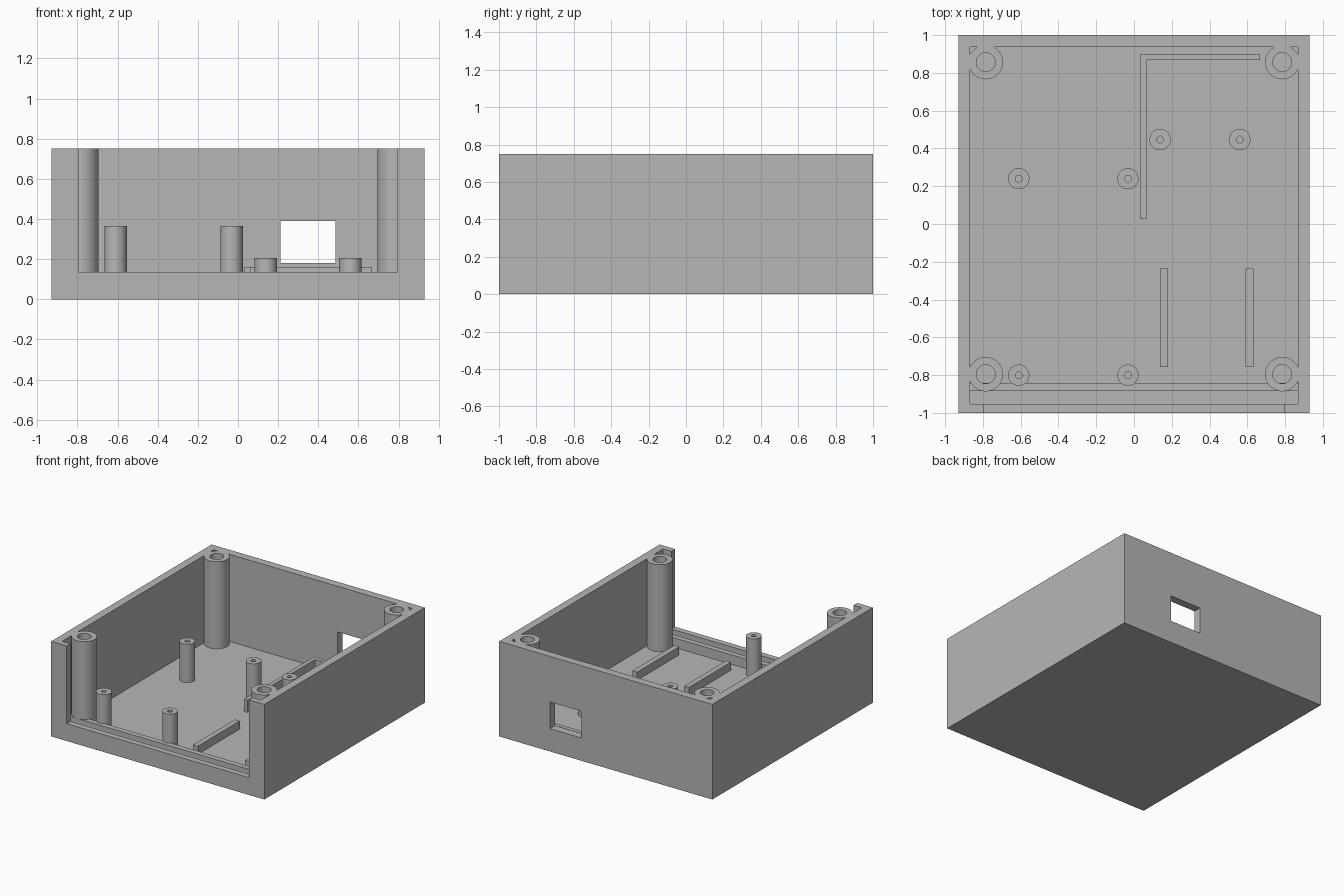
import bpy
import bmesh
import math
from mathutils import Matrix, Vector

if "Cube" in bpy.data.objects:
    bpy.data.objects.remove(bpy.data.objects["Cube"], do_unlink=True)

W, D, H = 0.93, 1.0, 0.75      # half width, half depth, height
IN_X, IN_Y = 0.867, 0.937      # inner wall faces
FLOOR = 0.063
SILL = 0.137
SINK = 0.01                    # parts are rooted slightly into the floor

grey = bpy.data.materials.new("plastic grey")
grey.use_nodes = True
colour = (0.47, 0.47, 0.47, 1)
grey.diffuse_color = colour
grey.node_tree.nodes["Principled BSDF"].inputs["Base Color"].default_value = colour


def finish(name, bm):
    bmesh.ops.recalc_face_normals(bm, faces=bm.faces)
    mesh = bpy.data.meshes.new(name)
    bm.to_mesh(mesh)
    bm.free()
    mesh.materials.append(grey)
    obj = bpy.data.objects.new(name, mesh)
    bpy.context.collection.objects.link(obj)
    return obj


def select_only(obj):
    bpy.ops.object.select_all(action='DESELECT')
    obj.select_set(True)
    bpy.context.view_layer.objects.active = obj


def box(name, x, y, z):
    """Box from (low, high) ranges on each axis."""
    bm = bmesh.new()
    size = Vector((x[1] - x[0], y[1] - y[0], z[1] - z[0], 1))
    centre = Vector((sum(x) / 2, sum(y) / 2, sum(z) / 2))
    bmesh.ops.create_cube(bm, size=1,
                          matrix=Matrix.Translation(centre) @ Matrix.Diagonal(size))
    return finish(name, bm)


def tube(name, x, y, radius, hole, top):
    """Upright post with a screw hole, spun from its wall section."""
    bm = bmesh.new()
    low = FLOOR - SINK
    section = [(radius, low), (radius, top), (hole, top), (hole, low)]
    verts = [bm.verts.new((x + r, y, z)) for r, z in section]
    edges = [bm.edges.new(pair) for pair in zip(verts, verts[1:])]
    bmesh.ops.spin(bm, geom=verts + edges, cent=(x, y, 0), axis=(0, 0, 1),
                   angle=math.tau, steps=48, use_merge=True)
    bmesh.ops.remove_doubles(bm, verts=bm.verts, dist=0.0001)
    obj = finish(name, bm)
    select_only(obj)
    bpy.ops.object.shade_smooth_by_angle(angle=math.radians(30))
    return obj


def cut(target, cutter):
    cutter.hide_render = True
    mod = target.modifiers.new("cut", 'BOOLEAN')
    mod.operation = 'DIFFERENCE'
    mod.solver = 'EXACT'
    mod.object = cutter
    select_only(target)
    bpy.ops.object.modifier_apply(modifier=mod.name)
    bpy.data.objects.remove(cutter, do_unlink=True)


# Open tray with a front opening and a port in the back wall
tray = box("tray", (-W, W), (-D, D), (0, H))
cut(tray, box("cavity_cutter", (-IN_X, IN_X), (-0.953, IN_Y), (FLOOR, H + 0.1)))
cut(tray, box("front_cutter", (-0.795, 0.795), (-D - 0.1, -0.9), (SILL, H + 0.1)))
cut(tray, box("port_cutter", (0.213, 0.487), (0.91, D + 0.1), (0.18, 0.39)))

# Ridge behind the front panel slot
box("panel_ridge", (-IN_X, IN_X), (-0.885, -0.842), (FLOOR - SINK, SILL))

# Corner screw posts
for side, x in (("right", -0.785), ("left", 0.785)):
    for end, y in (("front", -0.795), ("back", 0.857)):
        tube(f"{end}_{side}_corner_post", x, y, 0.091, 0.05, H)

# Tall board standoffs
for side, x in (("right", -0.61), ("left", -0.032)):
    for end, y in (("front", -0.8), ("back", 0.24)):
        tube(f"{end}_{side}_tall_standoff", x, y, 0.056, 0.018, 0.365)

# Short board standoffs
for side, x in (("right", 0.138), ("left", 0.56)):
    tube(f"{side}_short_standoff", x, 0.447, 0.056, 0.018, 0.205)

# Support rails
for side, x in (("right", 0.138), ("left", 0.59)):
    box(f"{side}_support_rail", (x, x + 0.042), (-0.758, -0.235), (FLOOR - SINK, 0.127))

# L-shaped locating fence
box("fence_long", (0.033, 0.065), (0.027, 0.9), (FLOOR - SINK, 0.16))
box("fence_short", (0.065, 0.668), (0.868, 0.9), (FLOOR - SINK, 0.16))
